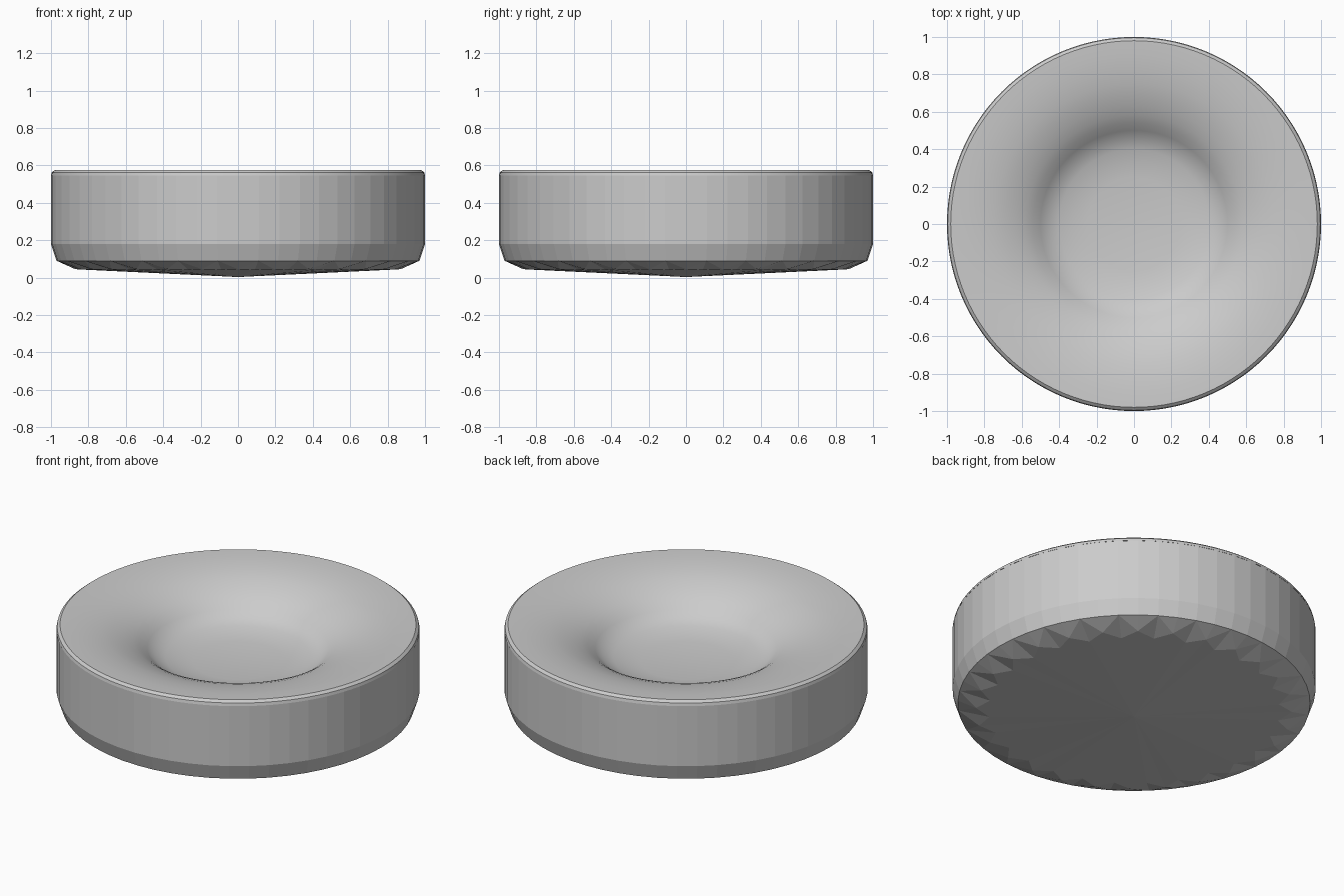
import bpy
import bmesh
from math import sin, cos, tau

cube = bpy.data.objects.get("Cube")
if cube:
    bpy.data.objects.remove(cube)

grey = bpy.data.materials.new("light_grey")
grey.use_nodes = True
colour = (0.6, 0.6, 0.6, 1)
grey.diffuse_color = colour
grey.node_tree.nodes["Principled BSDF"].inputs["Base Color"].default_value = colour


def lathe(name, profile, sides, smooth, teeth_ring=None):
    """Spin (radius, z) points; the last point closes the surface on the axis."""
    bm = bmesh.new()
    rings = []
    for k, (r, z) in enumerate(profile[:-1]):
        ring = []
        for i in range(sides):
            radius, height = r, z
            if k == teeth_ring and i % 2:
                radius, height = r - 0.07, z - 0.004
            a = tau * i / sides
            ring.append(bm.verts.new((radius * cos(a), radius * sin(a), height)))
        rings.append(ring)
    tip = bm.verts.new((0, 0, profile[-1][1]))
    for upper, lower in zip(rings, rings[1:]):
        for i in range(sides):
            j = (i + 1) % sides
            bm.faces.new((upper[i], upper[j], lower[j], lower[i]))
    for i in range(sides):
        bm.faces.new((rings[-1][i], rings[-1][(i + 1) % sides], tip))
    if teeth_ring is not None:
        bmesh.ops.triangulate(bm, faces=[f for f in bm.faces if len(f.verts) == 4
                                         and f.calc_center_median().z < 0.08])
    for f in bm.faces:
        f.smooth = smooth
    mesh = bpy.data.meshes.new(name)
    bm.to_mesh(mesh)
    bm.free()
    mesh.materials.append(grey)
    obj = bpy.data.objects.new(name, mesh)
    bpy.context.collection.objects.link(obj)
    return obj


# Faceted wall and underside, with a toothed edge around the shallow base cone
wall = lathe("wall_and_base",
             [(1.0, 0.545), (1.0, 0.18), (0.97, 0.09), (0.87, 0.045), (0, 0.003)],
             56, False, teeth_ring=3)
for poly in wall.data.polygons:
    poly.flip() if poly.normal.z > 0.1 else None

# Smooth rim and dished top with a shallow flat centre
dish = lathe("dished_top",
             [(1.0, 0.545), (0.996, 0.562), (0.98, 0.575), (0.9, 0.572),
              (0.82, 0.563), (0.75, 0.551), (0.69, 0.535), (0.63, 0.513),
              (0.58, 0.49), (0.54, 0.466), (0.5, 0.435), (0.46, 0.402),
              (0.4, 0.381), (0.33, 0.366), (0.25, 0.355), (0, 0.352)],
             112, True)

# Outward normals on both parts, sharp edges kept on the rim
for obj, up in ((wall, False), (dish, True)):
    bm = bmesh.new()
    bm.from_mesh(obj.data)
    bmesh.ops.recalc_face_normals(bm, faces=bm.faces)
    bm.faces.ensure_lookup_table()
    cap = min(bm.faces, key=lambda f: f.calc_center_median().xy.length)
    if (cap.normal.z > 0) != up:
        bmesh.ops.reverse_faces(bm, faces=bm.faces)
    bm.to_mesh(obj.data)
    bm.free()

bpy.ops.object.select_all(action="DESELECT")
dish.select_set(True)
bpy.context.view_layer.objects.active = dish
bpy.ops.object.shade_smooth_by_angle(angle=0.4)
